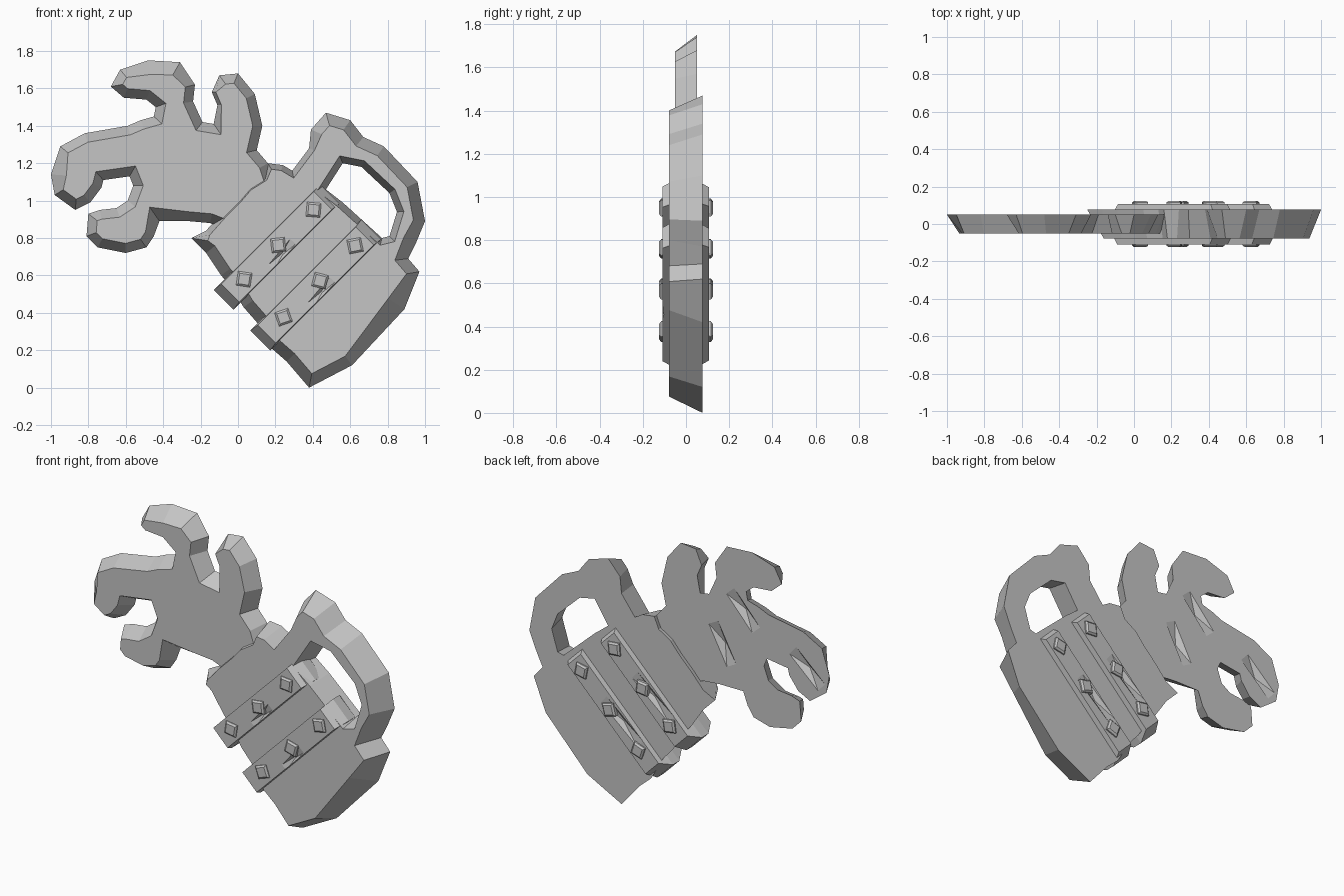
import bpy, bmesh, math
from mathutils import Vector

old = bpy.data.objects.get("Cube")
if old:
    bpy.data.objects.remove(old, do_unlink=True)

stone = bpy.data.materials.new("stone_grey")
stone.use_nodes = True
GREY = (0.56, 0.56, 0.56, 1)
stone.diffuse_color = GREY
stone.node_tree.nodes["Principled BSDF"].inputs["Base Color"].default_value = GREY


def finish(bm, name):
    """Turn a bmesh into a flat shaded object."""
    bmesh.ops.recalc_face_normals(bm, faces=bm.faces)
    mesh = bpy.data.meshes.new(name)
    bm.to_mesh(mesh)
    bm.free()
    mesh.materials.append(stone)
    obj = bpy.data.objects.new(name, mesh)
    bpy.context.collection.objects.link(obj)
    return obj


def inset(points, depth, hole, chips):
    """Move an outline into the solid, with deeper chips at some corners."""
    count = len(points)
    area = sum(a.cross(b) for a, b in zip(points, points[1:] + points[:1]))
    sign = math.copysign(1, area) * (-1 if hole else 1)
    result = []
    for i, p in enumerate(points):
        a = (p - points[i - 1]).normalized()
        b = (points[(i + 1) % count] - p).normalized()
        n = Vector((-a.y - b.y, a.x + b.x)) * sign / max(1 + a.dot(b), 0.5)
        n *= min(1, 1.5 / n.length)
        result.append(p + n * depth * chips.get(i, 1))
    return result


def slab(name, loops, y_front, y_back, chips):
    """Plate with sloping walls; loops are (outline in hundredths, inset, is hole)."""
    bm = bmesh.new()
    caps = ([], [])
    for outline, depth, hole in loops:
        back = [Vector(p) / 100 for p in outline]
        front = inset(back, depth, hole, {} if hole else chips)
        rings = [[bm.verts.new((p.x, y, p.y)) for p in pts]
                 for pts, y in ((front, y_front), (back, y_back))]
        for i in range(len(back)):
            f0, f1, b0, b1 = rings[0][i - 1], rings[0][i], rings[1][i - 1], rings[1][i]
            bm.faces.new((f0, f1, b1, b0))
            caps[0].append(bm.edges.get((f0, f1)))
            caps[1].append(bm.edges.get((b0, b1)))
    for edges, ny in zip(caps, (-1, 1)):
        bmesh.ops.triangle_fill(bm, edges=edges, use_beauty=True, normal=(0, ny, 0))
    return finish(bm, name)


def block(bm, x, z, degrees, rings):
    """Stack of rectangles (half length, half width, y) turned in the front plane."""
    c, s = math.cos(math.radians(degrees)), math.sin(math.radians(degrees))
    rows = []
    for u, v, y in rings:
        corners = ((u, v), (-u, v), (-u, -v), (u, -v))
        rows.append([bm.verts.new((x + c * p - s * q, y, z + s * p + c * q)) for p, q in corners])
    bm.faces.new(rows[0])
    bm.faces.new(rows[-1])
    for r, t in zip(rows, rows[1:]):
        for i in range(4):
            bm.faces.new((r[i - 1], r[i], t[i], t[i - 1]))


def gouge(target, x, z, degrees, y, length=0.13, width=0.035, depth=0.03):
    """Chisel mark cut from a face."""
    bm = bmesh.new()
    block(bm, x, z, degrees, [(0.004, 0.004, y - depth), (length, width, y), (0.004, 0.004, y + depth)])
    cutter = finish(bm, "chisel_cutter")
    cutter.hide_render = True
    cutter.hide_viewport = True
    mod = target.modifiers.new("chisel_mark", "BOOLEAN")
    mod.operation = "DIFFERENCE"
    mod.object = cutter


# Splash of foam with curling arms
splash_outline = [
    (0, 82), (-15, 88), (-26, 89), (-42, 89), (-45, 81), (-49, 75), (-60, 72), (-75, 75),
    (-81, 81), (-80, 93), (-74, 95), (-65, 96), (-59, 100), (-56, 108), (-58, 113),
    (-72, 111), (-73, 107), (-79, 99), (-87, 95), (-98, 103), (-100, 114), (-95, 129),
    (-82, 136), (-59, 140), (-52, 143), (-45, 145), (-44, 150), (-49, 154), (-61, 155),
    (-68, 161), (-63, 170), (-48, 175), (-31, 174), (-23, 162), (-24, 153), (-19, 142),
    (-13, 141), (-11, 151), (-14, 158), (-10, 167), (0, 168), (9, 157), (13, 140),
    (10, 127), (16, 120), (20, 108)]
splash = slab("foam_splash", [(splash_outline, 0.05, False)], -0.05, 0.05,
              {3: 1.5, 20: 1.6, 31: 1.5, 32: 1.4, 38: 0.4, 37: 0.4})
for x, z, angle in ((-0.42, 1.38, 48), (-0.28, 1.14, 62), (-0.85, 1.14, 42)):
    gouge(splash, x, z, angle, 0.05)

# Mug body and handle in one plate
mug_outline = [
    (38, 0), (61, 12), (89, 42), (97, 62), (91, 69), (95, 77), (100, 89), (96, 110),
    (78, 129), (67, 134), (60, 143), (47, 147), (39, 138), (38, 128), (29, 116), (24, 119),
    (16, 120), (13, 113), (5, 108), (-1, 101), (-9, 93), (-17, 84), (-25, 80), (-17, 72),
    (-9, 60), (-3, 53), (3, 43), (10, 35), (18, 21), (26, 14)]
handle_hole = [(47, 106), (56, 120), (66, 118), (81, 104), (85, 94), (81, 81), (77, 80), (56, 99)]
rim_chips = {i: 0.5 for i in range(13, 22)}
mug = slab("mug_body", [(mug_outline, 0.06, False), (handle_hole, 0.035, True)], -0.078, 0.077,
           {**rim_chips, 2: 1.7, 5: 1.2})

# Two bands wrapped around the mug, with studs on both sides
bands = (("upper_band", 0.206, 0.753, 0.40, (0.28, 0.013, -0.245)),
         ("lower_band", 0.416, 0.549, 0.42, (0.297, 0.032, -0.244)))
studs = bmesh.new()
spin = 4
for name, x, z, half, places in bands:
    bm = bmesh.new()
    block(bm, x, z, 45, [(half - 0.05, 0.068, -0.11), (half, 0.075, -0.03),
                         (half, 0.075, 0.03), (half - 0.05, 0.062, 0.107)])
    band = finish(bm, name)
    gouge(band, x + 0.03, z - 0.04, 50, -0.11, 0.09, 0.02, 0.02)
    gouge(band, x - 0.06, z - 0.03, 40, 0.107, 0.16, 0.03, 0.02)
    for place in places:
        shift = place * math.sqrt(0.5)
        spin = -spin * 1.3
        for side in (-1, 1):
            block(studs, x + shift, z + shift, spin, [
                (0.038, 0.038, side * 0.09), (0.038, 0.038, side * 0.115), (0.028, 0.028, side * 0.124)])
finish(studs, "band_studs")
